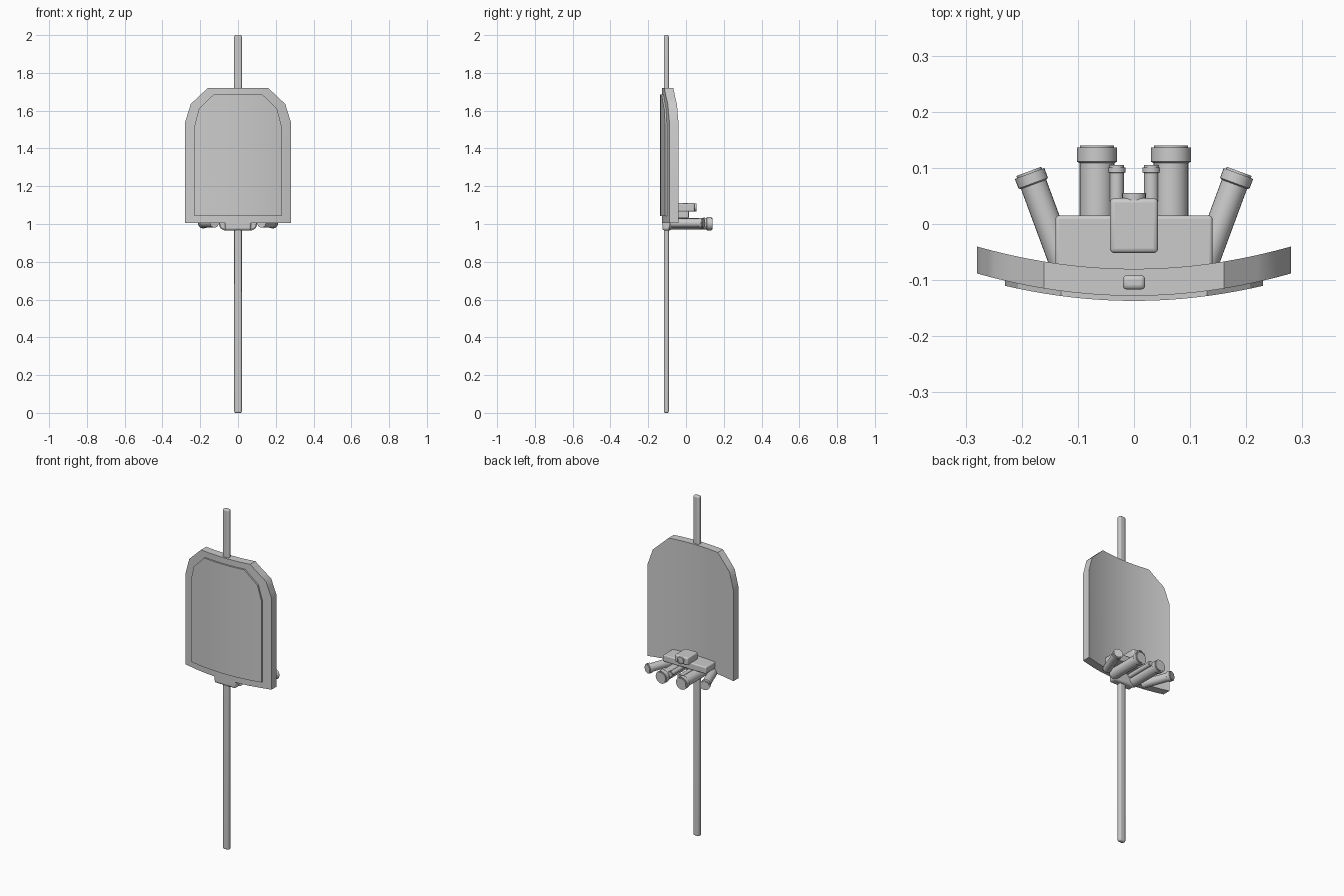
import bpy, bmesh, math
from mathutils import Vector

cube = bpy.data.objects.get("Cube")
if cube:
    bpy.data.objects.remove(cube, do_unlink=True)

grey = bpy.data.materials.new("light_grey")
grey.use_nodes = True
grey.diffuse_color = (0.6, 0.6, 0.6, 1)
grey.node_tree.nodes["Principled BSDF"].inputs["Base Color"].default_value = grey.diffuse_color


def finish(name, bm, bevel=0):
    bmesh.ops.recalc_face_normals(bm, faces=bm.faces)
    mesh = bpy.data.meshes.new(name)
    bm.to_mesh(mesh)
    bm.free()
    obj = bpy.data.objects.new(name, mesh)
    bpy.context.collection.objects.link(obj)
    mesh.materials.append(grey)
    if bevel:
        mod = obj.modifiers.new("rounding", "BEVEL")
        mod.width, mod.segments = bevel, 3
    bpy.ops.object.select_all(action="DESELECT")
    obj.select_set(True)
    bpy.context.view_layer.objects.active = obj
    bpy.ops.object.shade_smooth_by_angle(angle=math.radians(30))
    return obj


def box(name, low, high, bevel=0):
    bm = bmesh.new()
    bmesh.ops.create_cube(bm, size=1)
    low, high = Vector(low), Vector(high)
    for v in bm.verts:
        v.co = (low + high) / 2 + v.co * (high - low)
    return finish(name, bm, bevel)


def lathe(name, start, direction, profile, sides=24):
    """Turn (distance, radius) points about an axis."""
    bm = bmesh.new()
    turn = Vector(direction).to_track_quat("Z", "Y")
    rings = []
    for d, r in profile:
        rings.append([bm.verts.new(Vector(start) + turn @ Vector(
            (r * math.cos(math.tau * i / sides), r * math.sin(math.tau * i / sides), d)))
            for i in range(sides)])
    for a, b in zip(rings, rings[1:]):
        for i in range(sides):
            j = (i + 1) % sides
            bm.faces.new((a[i], a[j], b[j], b[i]))
    bm.faces.new(rings[0])
    bm.faces.new(rings[-1])
    return finish(name, bm)


def curved_plate(name, corners, bottom, y_front, y_back):
    """Plate bowed forward, with chamfered top corners given as (x, z)."""
    side, shoulder, top = corners
    half = [top[0] * i / 6 for i in range(7)]
    for a, b in ((top, shoulder), (shoulder, side)):
        half += [a[0] + (b[0] - a[0]) * i / 3 for i in (1, 2, 3)]
    xs = [-x for x in reversed(half[1:])] + half

    def height(x):
        x = abs(x)
        for a, b in ((top, shoulder), (shoulder, side)):
            if a[0] <= x <= b[0] + 1e-6:
                return a[1] + (b[1] - a[1]) * (x - a[0]) / (b[0] - a[0])
        return top[1]

    bm = bmesh.new()
    columns = []
    for x in xs:
        bow = 0.51 * x * x
        columns.append([bm.verts.new((x, y + bow, z)) for y, z in (
            (y_front, bottom), (y_front, height(x)), (y_back, height(x)), (y_back, bottom))])
    for a, b in zip(columns, columns[1:]):
        for i in range(4):
            j = (i + 1) % 4
            bm.faces.new((a[i], a[j], b[j], b[i]))
    bm.faces.new(columns[0])
    bm.faces.new(columns[-1])
    return finish(name, bm)


def torch(name, start, direction, length, radius, head):
    lathe(name, start, direction, [
        (0, radius), (length - 2.2 * head / 2.5, radius), (length - 2 * head / 2.5, head),
        (length - 0.004, head), (length - 0.004, head * 0.85), (length, head * 0.85)])


# Shield panel and raised front plate
curved_plate("shield_panel", [(0.28, 1.54), (0.25, 1.635), (0.16, 1.72)], 1.005, -0.128, -0.08)
curved_plate("front_plate", [(0.23, 1.52), (0.207, 1.61), (0.13, 1.685)], 1.042, -0.137, -0.126)

# Pole through the panel, with its clamp
box("pole", (-0.02, -0.117, 0), (0.02, -0.091, 2), 0.008)
box("pole_clamp", (-0.07, -0.125, 0.966), (0.07, -0.075, 1.03), 0.012)

# Mounting block and sensor
box("mounting_block", (-0.14, -0.1, 1.03), (0.14, 0.015, 1.07), 0.006)
box("sensor_box", (-0.043, -0.052, 1.065), (0.043, 0.046, 1.11), 0.008)
lathe("sensor_lens", (0, 0.04, 1.088), (0, 1, 0), [(0, 0.021), (0.015, 0.021), (0.015, 0.016), (0.011, 0.016)])

# Torches, mirrored left and right
for side, label in ((1, "left"), (-1, "right")):
    torch(label + "_large_torch", (side * 0.066, -0.09, 1.002), (0, 1, 0), 0.23, 0.031, 0.036)
    torch(label + "_small_torch", (side * 0.031, -0.07, 1.018), (0, 1, 0), 0.175, 0.013, 0.016)
    torch(label + "_angled_torch", (side * 0.125, -0.075, 1.005), (side * 0.37, 1, 0), 0.18, 0.024, 0.028)
